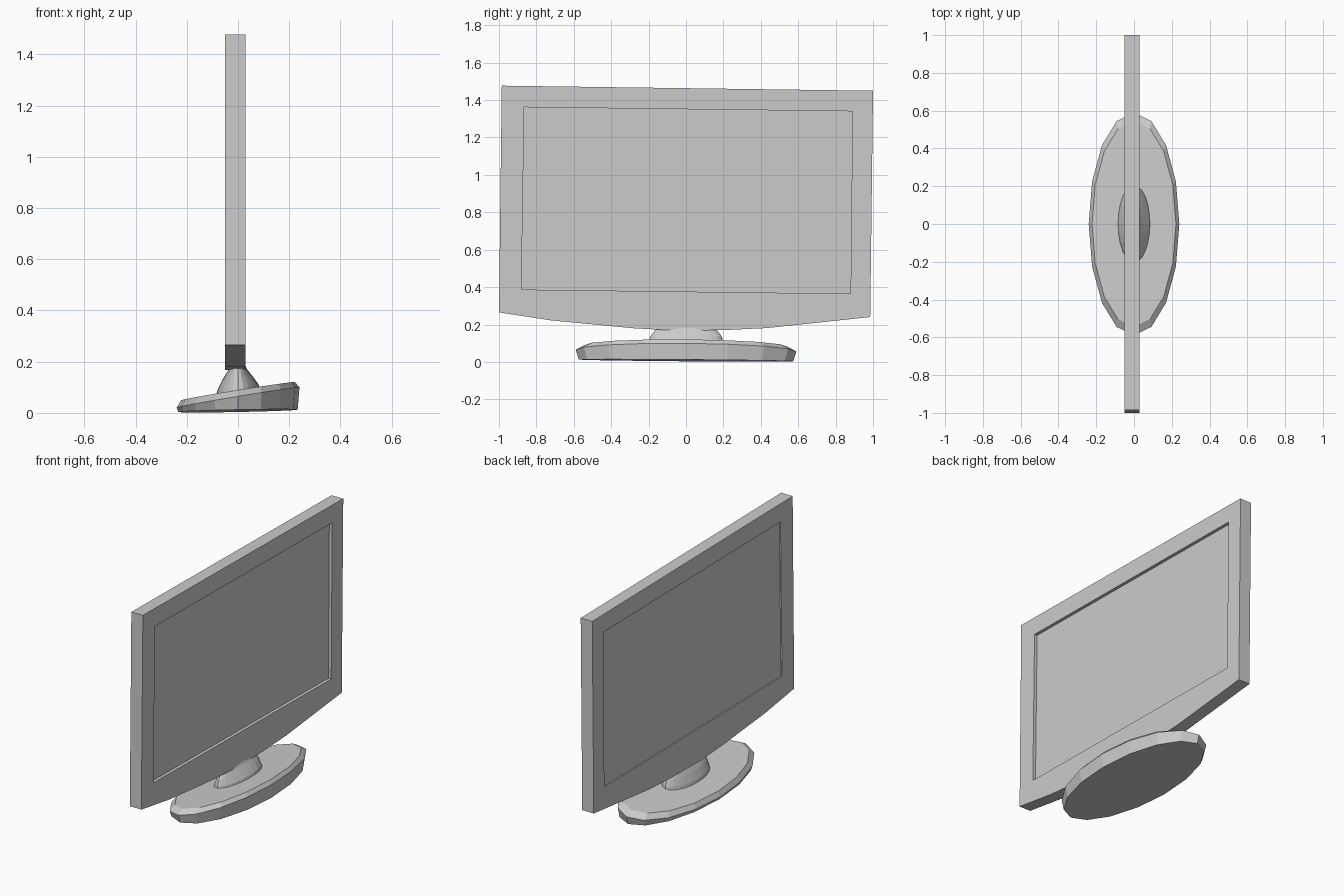
import bpy, bmesh, math

if "Cube" in bpy.data.objects:
    bpy.data.objects.remove(bpy.data.objects["Cube"])


def finish(bm, name):
    bmesh.ops.recalc_face_normals(bm, faces=bm.faces[:])
    mesh = bpy.data.meshes.new(name)
    bm.to_mesh(mesh)
    bm.free()
    obj = bpy.data.objects.new(name, mesh)
    bpy.context.collection.objects.link(obj)
    return obj


def prism(name, outline, x0, x1):
    """Extrude a (y, z) outline along x."""
    bm = bmesh.new()
    face = bm.faces.new([bm.verts.new((x0, y, z)) for y, z in outline])
    res = bmesh.ops.extrude_face_region(bm, geom=[face])
    verts = [g for g in res["geom"] if isinstance(g, bmesh.types.BMVert)]
    bmesh.ops.translate(bm, vec=(x1 - x0, 0, 0), verts=verts)
    return finish(bm, name)


def oval_stack(name, sides, rings):
    """Skin elliptical rings given as (x radius, y radius, z, slope in x, slope in y)."""
    bm = bmesh.new()
    loops = []
    for rx, ry, z, sx, sy in rings:
        loop = []
        for i in range(sides):
            a = 2 * math.pi * i / sides
            x, y = rx * math.cos(a), ry * math.sin(a)
            loop.append(bm.verts.new((x, y, z + sx * x + sy * y)))
        loops.append(loop)
    for low, high in zip(loops, loops[1:]):
        for i in range(sides):
            j = (i + 1) % sides
            bm.faces.new((low[i], low[j], high[j], high[i]))
    bm.faces.new(loops[0])
    bm.faces.new(loops[-1])
    return finish(bm, name)


# Flat display housing with a curved lower edge
panel = prism("display_housing", [
    (-0.985, 1.477), (1.0, 1.45), (0.985, 0.24), (0.43, 0.181), (0.2, 0.17),
    (-0.06, 0.168), (-0.28, 0.18), (-0.72, 0.222), (-1.0, 0.265)], -0.05, 0.03)

# Shallow screen recesses on both faces
screen = [(-0.865, 1.362), (0.89, 1.34), (0.88, 0.365), (-0.88, 0.387)]
for name, x0, x1 in (("right_recess_cutter", 0.01, 0.1),
                     ("left_recess_cutter", -0.1, -0.042)):
    cutter = prism(name, screen, x0, x1)
    cutter.hide_render = True
    cutter.hide_set(True)
    mod = panel.modifiers.new(name, "BOOLEAN")
    mod.operation = "DIFFERENCE"
    mod.solver = "EXACT"
    mod.object = cutter

# Tilted oval foot with a chamfered rim
oval_stack("foot", 16, [
    (0.233, 0.573, 0.008, 0.02, -0.008),
    (0.24, 0.59, 0.06, 0.165, -0.008),
    (0.222, 0.545, 0.085, 0.16, -0.008)])

# Flared neck between foot and housing
oval_stack("neck", 24, [
    (0.086, 0.205, 0.08, 0.16, 0),
    (0.08, 0.202, 0.101, 0.14, 0),
    (0.058, 0.19, 0.138, 0.06, 0),
    (0.036, 0.165, 0.17, 0, 0),
    (0.03, 0.14, 0.182, 0, 0)])
